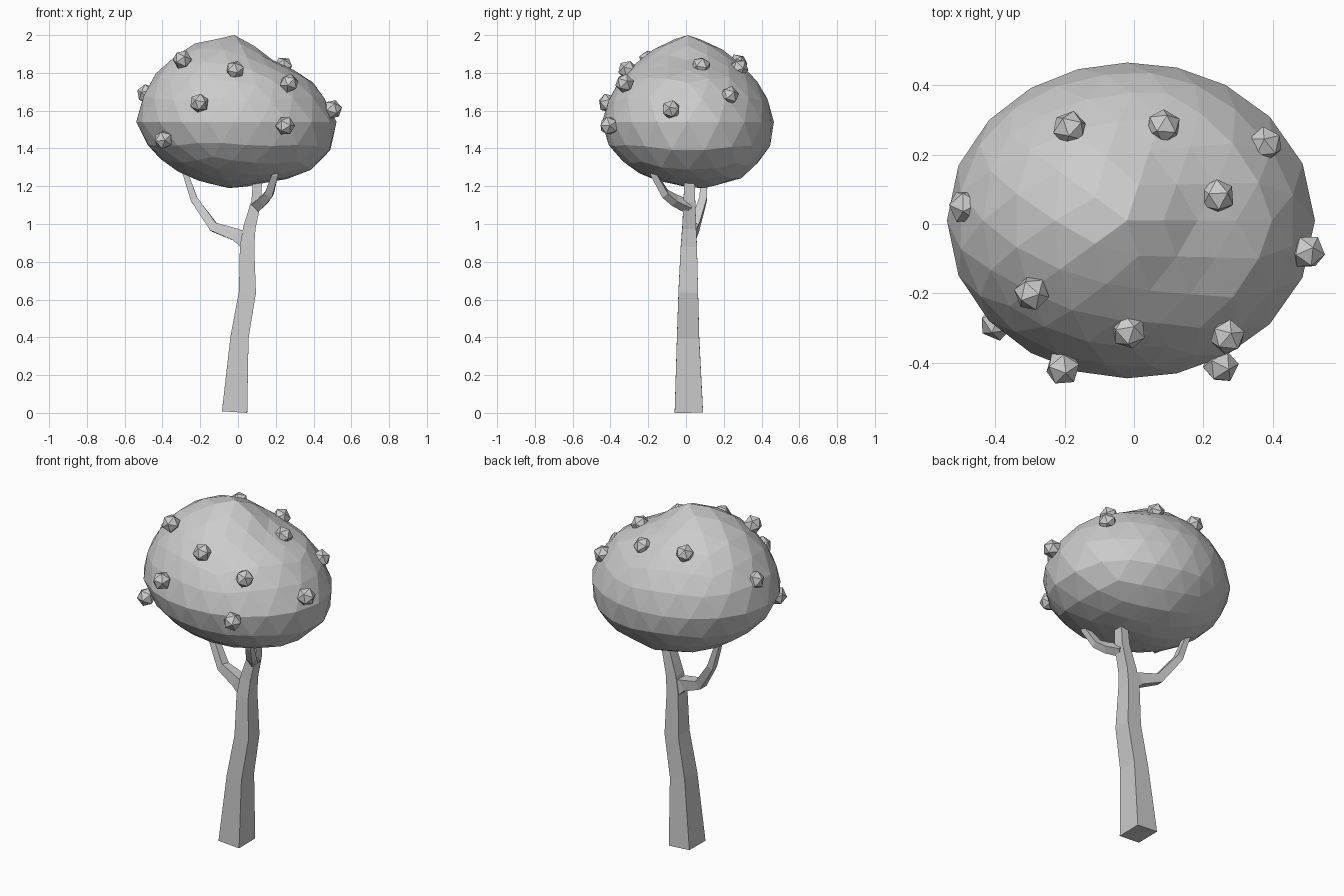
import bpy, bmesh
from mathutils import Vector

if "Cube" in bpy.data.objects:
    bpy.data.objects.remove(bpy.data.objects["Cube"])

# Canopy envelope by height: z, xmin, xmax, ymin, ymax
ENV = [(1.19, -.07, .00, .03, .12), (1.24, -.25, .27, -.20, .29), (1.30, -.36, .42, -.30, .36),
       (1.37, -.44, .49, -.38, .43), (1.45, -.51, .515, -.43, .46), (1.53, -.54, .525, -.447, .467),
       (1.63, -.53, .49, -.425, .45), (1.70, -.50, .44, -.39, .415), (1.78, -.45, .37, -.34, .36),
       (1.87, -.37, .18, -.25, .27), (1.94, -.27, .09, -.15, .17), (2.0, -.11, .00, -.02, .03)]


def inside(p):
    for a, b in zip(ENV, ENV[1:]):
        if a[0] <= p.z <= b[0]:
            f = (p.z - a[0]) / (b[0] - a[0])
            x0, x1, y0, y1 = (a[i] + (b[i] - a[i]) * f for i in range(1, 5))
            u = (2 * p.x - x0 - x1) / (x1 - x0)
            v = (2 * p.y - y0 - y1) / (y1 - y0)
            return u * u + v * v <= 1
    return False


def finish(bm, name):
    bmesh.ops.recalc_face_normals(bm, faces=bm.faces)
    me = bpy.data.meshes.new(name)
    bm.to_mesh(me)
    bm.free()
    ob = bpy.data.objects.new(name, me)
    bpy.context.collection.objects.link(ob)
    return ob


def limb(name, path):
    """Four-sided tapering tube; path rows are x, y, z, half width, half depth."""
    bm = bmesh.new()
    pts = [Vector(r[:3]) for r in path]
    rings = []
    for i, r in enumerate(path):
        a = (pts[i] - pts[i - 1]).normalized() if i else Vector()
        b = (pts[i + 1] - pts[i]).normalized() if i < len(pts) - 1 else Vector()
        t = (a + b).normalized()
        side = Vector((0, 1, 0)).cross(t).normalized()
        deep = t.cross(side)
        rings.append([bm.verts.new(pts[i] + side * r[3] * sx + deep * r[4] * sy)
                      for sx, sy in ((-1, -1), (1, -1), (1, 1), (-1, 1))])
    for a, b in zip(rings, rings[1:]):
        for k in range(4):
            bm.faces.new((a[k], a[(k + 1) % 4], b[(k + 1) % 4], b[k]))
    bm.faces.new(rings[0][::-1])
    bm.faces.new(rings[-1])
    return finish(bm, name)


# Trunk and branches
limb("trunk", [(-.018, .015, .005, .067, .075), (.008, .011, .4, .048, .059), (.05, .012, .64, .045, .052),
               (.048, .015, .88, .038, .043), (.06, .017, .98, .033, .037), (.097, .018, 1.12, .026, .031),
               (.108, .018, 1.32, .022, .025)])
limb("left_branch", [(.045, .017, .91, .045, .036), (-.01, .02, .943, .033, .032), (-.128, .045, .983, .025, .025),
                     (-.232, .09, 1.13, .019, .02), (-.283, .1, 1.28, .014, .016), (-.3, .1, 1.38, .012, .014)])
limb("front_branch", [(.095, .015, 1.09, .027, .025), (.135, -.06, 1.125, .025, .022),
                      (.165, -.11, 1.16, .022, .019), (.195, -.17, 1.26, .017, .016), (.2, -.19, 1.35, .014, .014)])

# Canopy: faceted sphere pushed out to the envelope
bm = bmesh.new()
bmesh.ops.create_icosphere(bm, subdivisions=3, radius=1)
centre = Vector((-.02, .01, 1.54))
for v in bm.verts:
    d = v.co.normalized()
    lo, hi = 0.0, 1.0
    for _ in range(20):
        mid = (lo + hi) / 2
        if inside(centre + d * mid):
            lo = mid
        else:
            hi = mid
    v.co = centre + d * lo
finish(bm, "canopy")

# Fruit on the canopy surface, each facing outward
FRUIT = [(-.295, -.2, 1.87), (-.015, -.31, 1.815), (.27, -.325, 1.745), (.24, .08, 1.835),
         (-.485, .05, 1.69), (-.205, -.415, 1.64), (.25, -.408, 1.52), (.5, -.08, 1.607),
         (-.395, -.285, 1.445), (-.185, .275, 1.85), (.085, .28, 1.825), (.378, .23, 1.68)]
for i, p in enumerate(FRUIT):
    bm = bmesh.new()
    bmesh.ops.create_icosphere(bm, subdivisions=1, radius=.052)
    ob = finish(bm, f"fruit_{i + 1}")
    ob.location = p
    ob.rotation_euler = (Vector(p) - Vector((0, 0, 1.5))).to_track_quat('Z', 'Y').to_euler()
